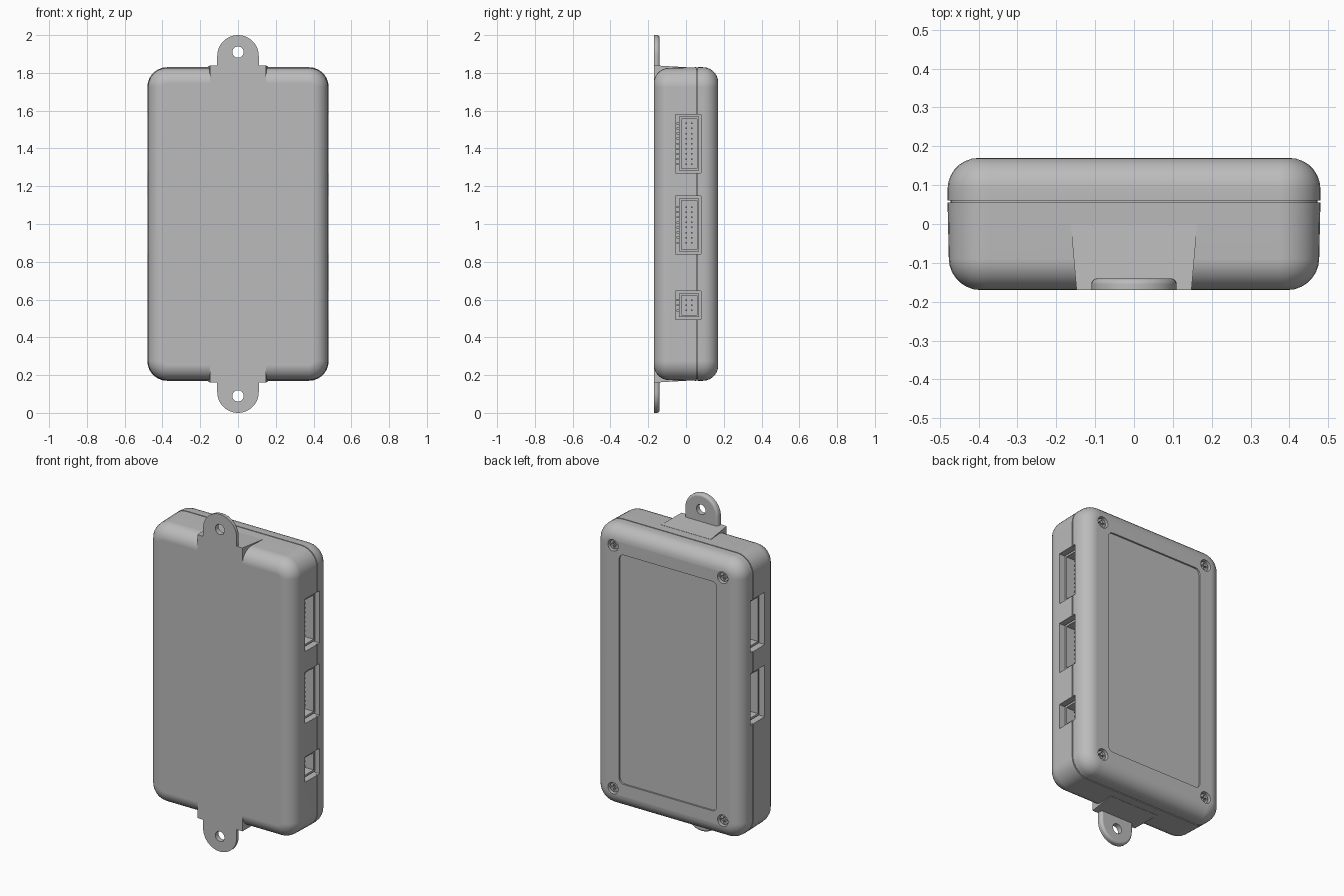
import bpy, bmesh, math
from mathutils import Matrix, Vector

if "Cube" in bpy.data.objects:
    bpy.data.objects.remove(bpy.data.objects["Cube"])

GREY = (0.5, 0.5, 0.5, 1)
grey = bpy.data.materials.new("plain grey")
grey.use_nodes = True
grey.diffuse_color = GREY
grey.node_tree.nodes["Principled BSDF"].inputs["Base Color"].default_value = GREY


def finish(bm, name):
    bmesh.ops.recalc_face_normals(bm, faces=bm.faces)
    mesh = bpy.data.meshes.new(name)
    bm.to_mesh(mesh)
    bm.free()
    mesh.materials.append(grey)
    obj = bpy.data.objects.new(name, mesh)
    bpy.context.collection.objects.link(obj)
    return obj


def select(obj):
    bpy.ops.object.select_all(action='DESELECT')
    obj.select_set(True)
    bpy.context.view_layer.objects.active = obj


def cut(obj, *cutters):
    for c in cutters:
        m = obj.modifiers.new("cut", 'BOOLEAN')
        m.operation = 'DIFFERENCE'
        m.solver = 'EXACT'
        m.object = c
        select(obj)
        bpy.ops.object.modifier_apply(modifier=m.name)
        bpy.data.objects.remove(c)


def smooth(obj):
    select(obj)
    bpy.ops.object.shade_smooth_by_angle(angle=math.radians(32))
    m = obj.modifiers.new("even shading", 'WEIGHTED_NORMAL')
    m.keep_sharp = True


def boxes(name, spans):
    """One mesh of boxes, each given by two opposite corners."""
    bm = bmesh.new()
    for a, b in spans:
        a, b = Vector(a), Vector(b)
        size = Vector(abs(v) for v in b - a)
        bmesh.ops.create_cube(bm, size=1, matrix=Matrix.Translation((a + b) / 2) @ Matrix.Diagonal(size).to_4x4())
    return finish(bm, name)


def cylinder(name, x, z, r, y0, y1, sides=24):
    bm = bmesh.new()
    mat = Matrix.Translation((x, (y0 + y1) / 2, z)) @ Matrix.Rotation(math.pi / 2, 4, 'X')
    bmesh.ops.create_cone(bm, cap_ends=True, segments=sides, radius1=r, radius2=r, depth=y1 - y0, matrix=mat)
    return finish(bm, name)


def loft(name, rings):
    """Skin (y, outline) rings; outlines are lists of (x, z)."""
    bm = bmesh.new()
    loops = [[bm.verts.new((x, y, z)) for x, z in pts] for y, pts in rings]
    n = len(loops[0])
    for a, b in zip(loops, loops[1:]):
        for i in range(n):
            j = (i + 1) % n
            bm.faces.new((a[i], a[j], b[j], b[i]))
    bm.faces.new(loops[0])
    bm.faces.new(loops[-1])
    return finish(bm, name)


def rounded_rect(hw, hh, r, seg=7):
    pts = []
    for k, (sx, sz) in enumerate([(1, 1), (-1, 1), (-1, -1), (1, -1)]):
        for i in range(seg + 1):
            a = (k + i / seg) * math.pi / 2
            pts.append((sx * (hw - r) + r * math.cos(a), 1 + sz * (hh - r) + r * math.sin(a)))
    return pts


# Case: rounded shell with a slight draft in front and a seam groove
EDGE, STEPS, SEAM = 0.08, 7, 0.058
arc = [(EDGE * (1 - math.cos(a)), EDGE * (1 - math.sin(a)))
       for a in (i / STEPS * math.pi / 2 for i in range(STEPS + 1))]
profile = [(-0.17 + d, inset + 0.005 * (SEAM + 0.17 - d) / 0.23) for d, inset in arc]
profile += [(SEAM - 0.003, 0), (SEAM - 0.003, 0.008), (SEAM + 0.003, 0.008), (SEAM + 0.003, 0)]
profile += [(0.17 - d, inset) for d, inset in reversed(arc)]
case = loft("case", [(y, rounded_rect(0.48 - i, 0.83 - i, 0.105 - i)) for y, i in profile])

# Shallow label recess in the back
label = rounded_rect(0.32, 0.68, 0.03, 4)
cut(case, loft("label_cutter", [(0.16, label), (0.2, label)]))

# Corner screws with cross slots
for sx in (-1, 1):
    for sz in (-1, 1):
        x, z = sx * 0.36, 1 + sz * 0.72
        cut(case, cylinder("screw_cutter", x, z, 0.034, 0.13, 0.2))
        screw = cylinder("screw", x, z, 0.027, 0.125, 0.158)
        cut(screw, boxes("slot_cutter", [((x - 0.019, 0.145, z - 0.005), (x + 0.019, 0.2, z + 0.005))]),
            boxes("slot_cutter", [((x - 0.005, 0.145, z - 0.019), (x + 0.005, 0.2, z + 0.019))]))
        smooth(screw)


# Connector sockets: three on the left side, two on the right
def socket(side, z, h):
    cut(case, boxes("port_cutter", [((side * 0.34, -0.055, z - h), (side * 0.6, 0.08, z + h))]))
    k = h - 0.012
    shell = boxes("connector_shell", [((side * 0.335, -0.036, z - k), (side * 0.455, 0.07, z + k))])
    cut(shell, boxes("shell_cutter", [((side * 0.36, -0.024, z - k + 0.012), (side * 0.6, 0.058, z + k - 0.012))]))
    count = int(2 * (k - 0.02) / 0.027)
    pins = []
    for i in range(count):
        p = z + (i - (count - 1) / 2) * 0.027
        for y in (0.002, 0.03):
            pins.append(((side * 0.355, y - 0.004, p - 0.004), (side * 0.42, y + 0.004, p + 0.004)))
        pins.append(((side * 0.335, -0.05, p - 0.005), (side * 0.44, -0.037, p + 0.005)))
    boxes("connector_pins", pins)


for z, h in ((1.425, 0.155), (0.995, 0.153), (0.57, 0.075)):
    socket(1, z, h)
    if z > 0.6:
        socket(-1, z, h)
smooth(case)


# Mounting lugs with their tapered shoulder blocks, top and bottom
def lug_outline(s, inset):
    r = 0.11 - inset
    pts = [(r * math.cos(i / 20 * math.pi), 0.89 + r * math.sin(i / 20 * math.pi)) for i in range(21)]
    pts += [(-r, 0.835), (r, 0.835)]
    return [(x, 1 + s * z) for x, z in pts]


def shoulder_outline(s, hw, top):
    return [(x, 1 + s * z) for x, z in ((-hw, 0.745), (hw, 0.745), (hw, top), (-hw, top))]


for s, place in ((1, "top"), (-1, "bottom")):
    loft(place + "_shoulder", [(-0.17, shoulder_outline(s, 0.148, 0.84)),
                               (0.0, shoulder_outline(s, 0.163, 0.83))])
    rim = [(-0.14 - 0.015 * (1 - math.sin(a)), 0.015 * (1 - math.cos(a)))
           for a in (i / 4 * math.pi / 2 for i in range(5))]
    lug = loft(place + "_lug", [(y, lug_outline(s, i)) for y, i in [(-0.17, 0)] + rim])
    cut(lug, cylinder("lug_hole_cutter", 0, 1 + s * 0.91, 0.03, -0.3, 0))
    smooth(lug)
